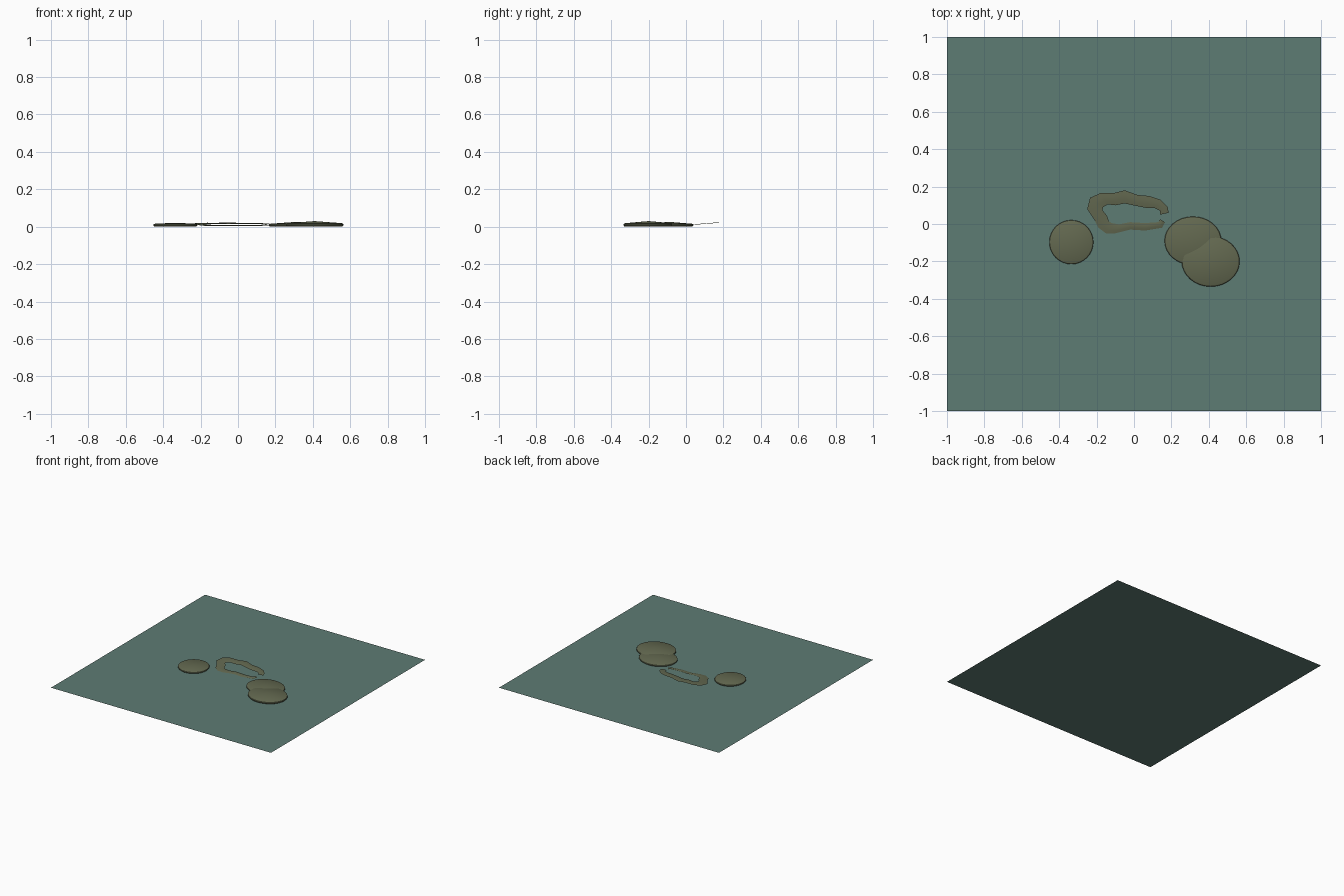
import bpy, bmesh, math
from mathutils import Vector

cube = bpy.data.objects.get("Cube")
if cube:
    bpy.data.objects.remove(cube, do_unlink=True)


def material(name, rgb):
    m = bpy.data.materials.new(name)
    m.use_nodes = True
    m.diffuse_color = (*rgb, 1)
    m.node_tree.nodes["Principled BSDF"].inputs["Base Color"].default_value = (*rgb, 1)
    return m


WATER = material("pond green", (0.11, 0.2, 0.175))
PAD = material("olive pad", (0.125, 0.14, 0.08))
WEED = material("olive weed", (0.125, 0.14, 0.08))


def make_object(name, bm, mat):
    bmesh.ops.recalc_face_normals(bm, faces=bm.faces)
    me = bpy.data.meshes.new(name)
    bm.to_mesh(me)
    bm.free()
    ob = bpy.data.objects.new(name, me)
    bpy.context.collection.objects.link(ob)
    me.materials.append(mat)
    return ob


def smooth(ob):
    bpy.ops.object.select_all(action="DESELECT")
    ob.select_set(True)
    bpy.context.view_layer.objects.active = ob
    bpy.ops.object.shade_smooth_by_angle(angle=math.radians(35))


# Flat water surface
bm = bmesh.new()
bmesh.ops.create_grid(bm, x_segments=1, y_segments=1, size=1)
make_object("water", bm, WATER)


# Low domed pads: steep rim, rounded shoulder, shallow fan on top
def pad(name, x, y, rx, ry, rim, peak, sides=32):
    bm = bmesh.new()
    rings = []
    for scale, z in ((0.96, 0.001), (1, rim * 0.45), (0.985, rim * 0.8), (0.93, rim)):
        rings.append([bm.verts.new((x + rx * scale * math.cos(a), y + ry * scale * math.sin(a), z))
                      for a in (math.tau * i / sides for i in range(sides))])
    top = bm.verts.new((x, y, peak))
    for i in range(sides):
        j = (i + 1) % sides
        for low, high in zip(rings, rings[1:]):
            bm.faces.new((low[i], low[j], high[j], high[i]))
        bm.faces.new((rings[-1][i], rings[-1][j], top))
    smooth(make_object(name, bm, PAD))


pad("left_front_pad", 0.41, -0.2, 0.155, 0.135, 0.019, 0.03)
pad("left_back_pad", 0.315, -0.09, 0.152, 0.13, 0.016, 0.026)
pad("right_pad", -0.335, -0.097, 0.118, 0.118, 0.016, 0.021)

# Wavy ribbon of weed: outer and inner edge pairs around an open loop
edges = [
    ((0.185, 0.06), (0.14, 0.05)), ((0.18, 0.09), (0.14, 0.07)),
    ((0.14, 0.13), (0.11, 0.085)), ((0.08, 0.15), (0.07, 0.085)),
    ((0.02, 0.155), (0.02, 0.095)), ((-0.05, 0.18), (-0.05, 0.11)),
    ((-0.11, 0.165), (-0.1, 0.1)), ((-0.18, 0.165), (-0.14, 0.105)),
    ((-0.235, 0.14), (-0.165, 0.09)), ((-0.25, 0.08), (-0.17, 0.075)),
    ((-0.21, 0.02), (-0.145, 0.045)), ((-0.19, -0.02), (-0.135, 0.015)),
    ((-0.15, -0.05), (-0.12, 0.005)), ((-0.1, -0.05), (-0.08, -0.002)),
    ((-0.02, -0.03), (-0.02, 0.01)), ((0.06, -0.035), (0.06, 0.005)),
    ((0.15, -0.02), (0.13, 0.01)), ((0.165, 0.01), (0.14, 0.025)),
]
bm = bmesh.new()
previous = None
for outer, inner in edges:
    a, b = Vector(outer), Vector(inner)
    row = []
    for k in range(4):
        p = a.lerp(b, k / 3)
        arch = 0.003 * math.sin(math.pi * k / 3)
        row.append(bm.verts.new((p.x, p.y, 0.007 + max(p.y, -0.04) * 0.08 + arch)))
    if previous:
        for k in range(3):
            bm.faces.new((previous[k], previous[k + 1], row[k + 1], row[k]))
    previous = row
smooth(make_object("weed_ribbon", bm, WEED))
